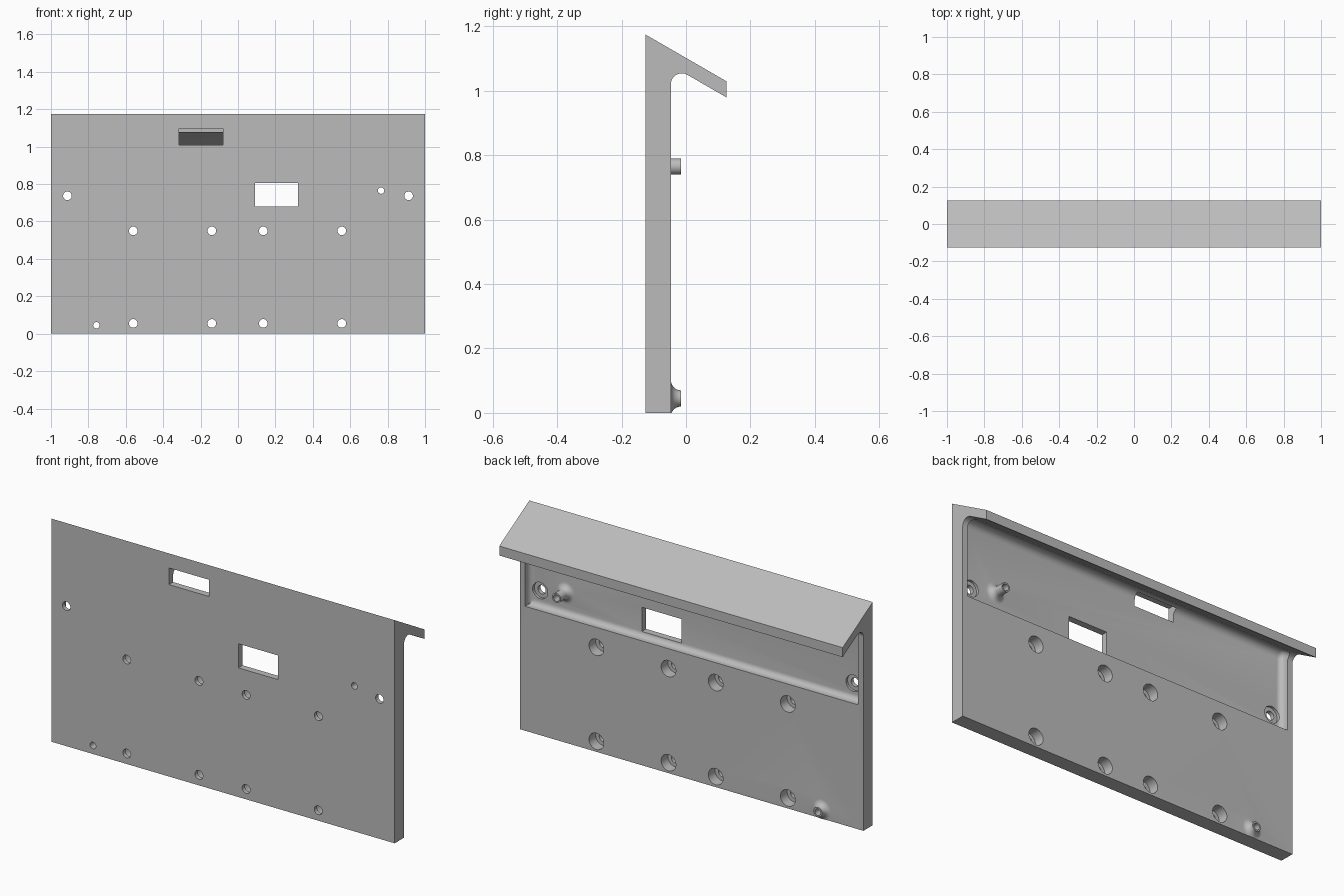
import bpy, bmesh, math
from mathutils import Matrix

cube = bpy.data.objects.get("Cube")
if cube:
    bpy.data.objects.remove(cube, do_unlink=True)

FRONT, BACK, FLOOR = -0.125, -0.047, -0.09   # panel faces and recess floor
TIP, LEAN = 0.125, math.radians(30)
SLOPE = math.tan(LEAN)

grey = bpy.data.materials.new("plain grey")
grey.use_nodes = True
colour = (0.5, 0.5, 0.5, 1)
grey.diffuse_color = colour
grey.node_tree.nodes["Principled BSDF"].inputs["Base Color"].default_value = colour


def underside(y):
    return 0.98 + (TIP - y) * SLOPE


def lip_corner(wall, inset=0):
    """Rounded (y, z) corner where a wall meets the lip, going upwards."""
    radius = 0.034
    cy = wall + radius
    cz = underside(cy) - radius / math.cos(LEAN)
    angles = [math.radians(180 - 10 * i) for i in range(13)]
    return [(cy + (radius - inset) * math.cos(a), cz + (radius - inset) * math.sin(a))
            for a in angles]


def finish(bm, name):
    bmesh.ops.remove_doubles(bm, verts=bm.verts, dist=1e-5)
    bmesh.ops.recalc_face_normals(bm, faces=bm.faces)
    mesh = bpy.data.meshes.new(name)
    bm.to_mesh(mesh)
    bm.free()
    obj = bpy.data.objects.new(name, mesh)
    bpy.context.collection.objects.link(obj)
    mesh.materials.append(grey)
    return obj


def loft(name, sections):
    """Skin (x, outline) sections that share one point count."""
    bm = bmesh.new()
    rings = [[bm.verts.new((x, y, z)) for y, z in outline] for x, outline in sections]
    for a, b in zip(rings, rings[1:]):
        for i in range(len(a)):
            bm.faces.new((a[i - 1], a[i], b[i], b[i - 1]))
    bm.faces.new(rings[0])
    bm.faces.new(rings[-1])
    return finish(bm, name)


def box(name, x0, x1, y0, y1, z0, z1):
    outline = [(y0, z0), (y1, z0), (y1, z1), (y0, z1)]
    return loft(name, [(x0, outline), (x1, outline)])


def lathe(name, profile, x, z):
    """Spin a (radius, y) profile around a y-parallel axis."""
    bm = bmesh.new()
    verts = [bm.verts.new((r, y, 0)) for r, y in profile]
    edges = [bm.edges.new(pair) for pair in zip(verts, verts[1:])]
    bmesh.ops.spin(bm, geom=verts + edges, cent=(0, 0, 0), axis=(0, 1, 0),
                   angle=math.tau, steps=40)
    bmesh.ops.transform(bm, verts=bm.verts, matrix=Matrix.Translation((x, 0, z)))
    return finish(bm, name)


def combine(tool, operation):
    mod = panel.modifiers.new("combine", 'BOOLEAN')
    mod.operation, mod.solver, mod.object = operation, 'EXACT', tool
    bpy.context.view_layer.objects.active = panel
    bpy.ops.object.modifier_apply(modifier=mod.name)
    bpy.data.objects.remove(tool, do_unlink=True)


# Panel with sloping lip and rounded inside corner
outline = ([(FRONT, 0), (BACK, 0)] + lip_corner(BACK)
           + [(TIP, 0.98), (TIP, 1.03), (FRONT, 1.03 + (TIP - FRONT) * SLOPE)])
panel = loft("mounting_panel", [(-1, outline), (1, outline)])


# Recess across the upper back, with rounded floor edges
def recess_outline(inset):
    low, reach, r = 0.655, 0.03, 0.028
    top = underside(reach) - 0.001 - inset / math.cos(LEAN)
    steps = [math.radians(15 * i) for i in range(7)]
    bottom = [(max(FLOOR + r - r * math.sin(a), FLOOR + inset), low + r - r * math.cos(a))
              for a in steps]
    corner = [(y, z - 0.001) for y, z in lip_corner(FLOOR, inset)]
    return [(reach, low)] + bottom + corner + [(reach, top)]


ROUND = 0.028
ends = [(0.97 - ROUND + ROUND * math.sin(a), recess_outline(ROUND * (1 - math.cos(a))))
        for a in (math.radians(15 * i) for i in range(7))]
combine(loft("recess_cutter", [(-x, o) for x, o in reversed(ends)] + ends), 'DIFFERENCE')


# Flared bosses
def boss(x, z, base):
    flare = 0.032
    curve = [(0.025 + flare * (1 - math.cos(a)), base + flare * (1 - math.sin(a)))
             for a in (math.radians(90 - 10 * i) for i in range(10))]
    curve = [(0.025 + flare * (1 - math.sin(a)), base + flare * (1 - math.cos(a)))
             for a in (math.radians(90 - 10 * i) for i in range(10))]
    root = (curve[-1][0], base - 0.008)
    combine(lathe("boss", [(0, -0.015), (0.025, -0.015)] + curve + [root, (0, root[1])],
                  x, z), 'UNION')


boss_spots = [(0.765, 0.765, FLOOR), (-0.757, 0.045, BACK)]
for spot in boss_spots:
    boss(*spot)
combine(box("base_trim", -2, 2, -1, 1, -1, 0), 'DIFFERENCE')
for x, z, base in boss_spots:
    combine(lathe("boss_hole", [(0, -0.2), (0.017, -0.2), (0.017, 0.05), (0, 0.05)],
                  x, z), 'DIFFERENCE')

# Counterbored bolt holes
seat = -0.103
bore = [(0, -0.2), (0.023, -0.2), (0.023, seat), (0.043, seat), (0.043, 0), (0, 0)]
bolts = [(x, z) for x in (-0.56, -0.14, 0.135, 0.555) for z in (0.055, 0.55)]
for x, z in bolts + [(-0.912, 0.737), (0.912, 0.737)]:
    combine(lathe("bolt_hole", bore, x, z), 'DIFFERENCE')

# Rectangular windows
combine(box("upper_window", -0.315, -0.08, -0.2, -0.068, 1.01, 1.098), 'DIFFERENCE')
combine(box("lower_window", 0.09, 0.32, -0.2, 0, 0.68, 0.807), 'DIFFERENCE')

# Smooth rounded areas, keep crisp edges
bpy.ops.object.select_all(action='DESELECT')
panel.select_set(True)
bpy.context.view_layer.objects.active = panel
bpy.ops.object.shade_smooth_by_angle(angle=math.radians(30))
